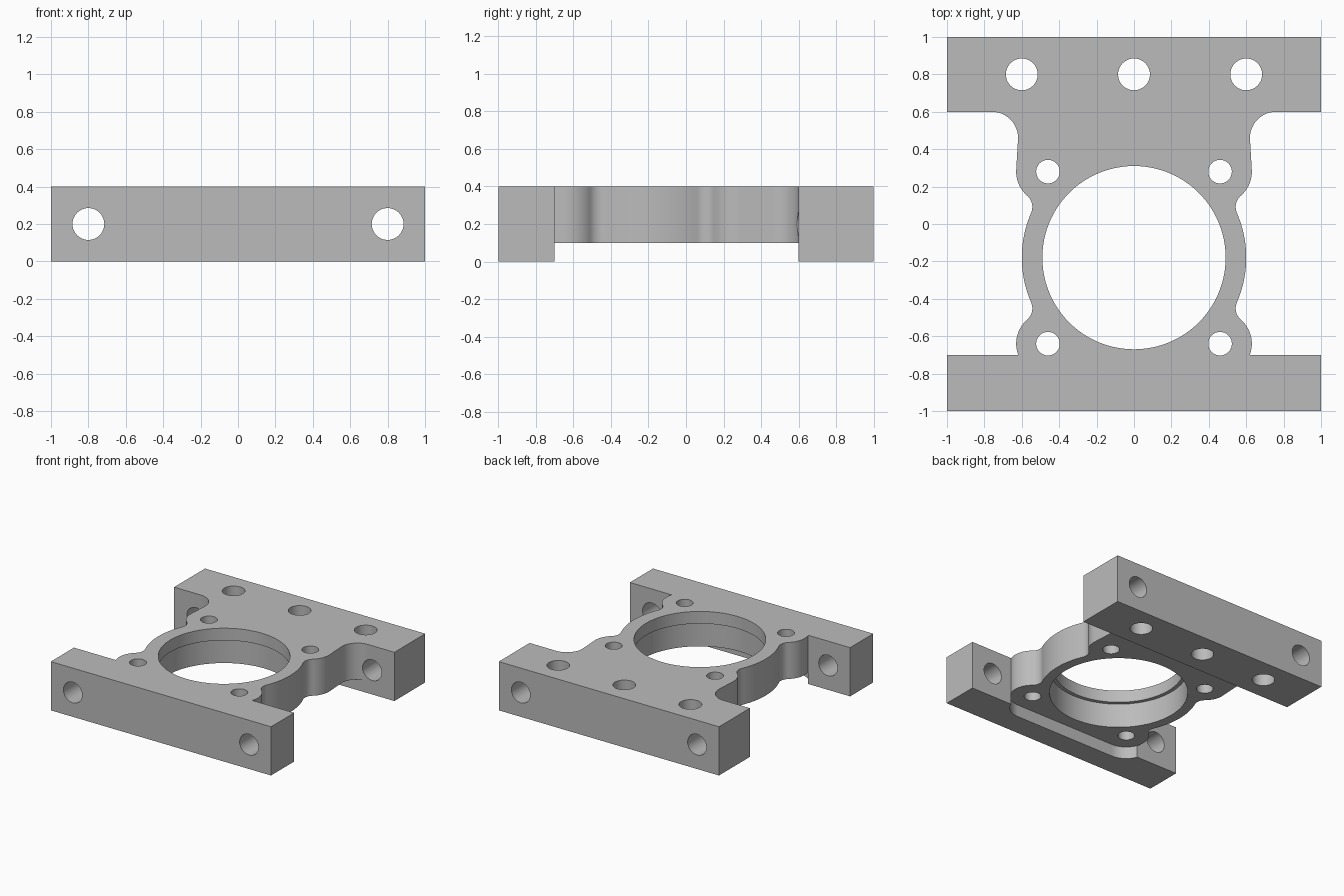
import bpy, bmesh
from math import cos, sin, radians, degrees, atan2, sqrt, acos, hypot

if "Cube" in bpy.data.objects:
    bpy.data.objects.remove(bpy.data.objects["Cube"], do_unlink=True)

BORE_Y = -0.18      # centre of the main bore
HOLE = 0.46         # screw hole offset from the bore centre
RING, LOBE, FILLET = 0.60, 0.17, 0.08
NECK_X, NECK_Y, NECK_R = 0.76, 0.46, 0.14

metal = bpy.data.materials.new("grey metal")
metal.use_nodes = True
grey = (0.5, 0.5, 0.5, 1)
metal.diffuse_color = grey
metal.node_tree.nodes["Principled BSDF"].inputs["Base Color"].default_value = grey


def arc(cx, cy, r, a0, a1, n=16):
    """Points on an arc, angles in degrees."""
    angles = [radians(a0 + (a1 - a0) * i / n) for i in range(n + 1)]
    return [(cx + r * cos(a), cy + r * sin(a)) for a in angles]


def prism(name, outline, z0, z1):
    """Extrude a flat outline from z0 to z1."""
    bm = bmesh.new()
    face = bm.faces.new([bm.verts.new((x, y, z0)) for x, y in outline])
    top = bmesh.ops.extrude_face_region(bm, geom=[face])["geom"]
    verts = [v for v in top if isinstance(v, bmesh.types.BMVert)]
    bmesh.ops.translate(bm, verts=verts, vec=(0, 0, z1 - z0))
    bmesh.ops.recalc_face_normals(bm, faces=bm.faces)
    mesh = bpy.data.meshes.new(name)
    bm.to_mesh(mesh)
    bm.free()
    mesh.materials.append(metal)
    obj = bpy.data.objects.new(name, mesh)
    bpy.context.collection.objects.link(obj)
    return obj


def cut(body, cutter):
    """Subtract the cutter from the body and discard it."""
    mod = body.modifiers.new("cut", "BOOLEAN")
    mod.operation, mod.solver, mod.object = "DIFFERENCE", "EXACT", cutter
    bpy.context.view_layer.objects.active = body
    bpy.ops.object.modifier_apply(modifier=mod.name)
    bpy.data.objects.remove(cutter, do_unlink=True)


def drill(body, x, y, r, z0=-1, z1=1, n=48):
    cut(body, prism("drill", arc(x, y, r, 0, 360, n)[:-1], z0, z1))


def mirrored(half):
    return half + [(-x, y) for x, y in reversed(half)]


# Side profile: fillets tangent to both the bore ring and the corner lobes
base = HOLE * sqrt(2)
far, near = RING + FILLET, LOBE + FILLET
swing = 45 - degrees(acos((far**2 + base**2 - near**2) / (2 * far * base)))
fx, fy = far * cos(radians(swing)), far * sin(radians(swing))
lobe_dir = degrees(atan2(fy - HOLE, fx - HOLE))
meet = degrees(atan2(-0.7 - (BORE_Y - HOLE), sqrt(LOBE**2 - 0.06**2)))

half = [(1, -1), (1, -0.7)]
half += arc(HOLE, BORE_Y - HOLE, LOBE, meet, -lobe_dir, 20)
half += arc(fx, BORE_Y - fy, FILLET, 180 - lobe_dir - 360, 180 - swing - 360, 14)[1:]
half += arc(0, BORE_Y, RING, -swing, swing, 24)[1:]
half += arc(fx, BORE_Y + fy, FILLET, 180 + swing, 180 + lobe_dir, 14)[1:]
half += arc(HOLE, BORE_Y + HOLE, LOBE, lobe_dir, 4, 16)[1:]
half += arc(NECK_X, NECK_Y, NECK_R, 184, 90, 16)
half += [(1, 0.6), (1, 1)]

bracket = prism("mounting_bracket", mirrored(half), 0, 0.4)

# Underside relief, with a rounded pocket running into the front bar
relief = [(HOLE, BORE_Y - HOLE - LOBE)]
relief += arc(HOLE, BORE_Y - HOLE, LOBE, -90, meet)[1:]
relief += [(1.2, -0.7), (1.2, 0.6)]
cut(bracket, prism("relief", mirrored(relief), -0.2, 0.1))

# Stepped main bore: wide seat below a narrower top lip
drill(bracket, 0, BORE_Y, 0.49, n=96)
drill(bracket, 0, BORE_Y, 0.52, z1=0.3, n=96)

# Screw holes around the bore
for sx in (-1, 1):
    for sy in (-1, 1):
        drill(bracket, sx * HOLE, BORE_Y + sy * HOLE, 0.063)

# Vertical holes in the back bar
for x in (-0.6, 0, 0.6):
    drill(bracket, x, 0.8, 0.085)

# Long horizontal holes through both bars
for x in (-0.8, 0.8):
    rod = prism("rod", arc(0, 0, 0.085, 0, 360, 48)[:-1], -1.5, 1.5)
    rod.rotation_euler.x = radians(90)
    rod.location = (x, 0, 0.2)
    bpy.context.view_layer.update()
    cut(bracket, rod)

bpy.ops.object.select_all(action="DESELECT")
bracket.select_set(True)
bpy.context.view_layer.objects.active = bracket
bpy.ops.object.shade_smooth_by_angle(angle=radians(30))
